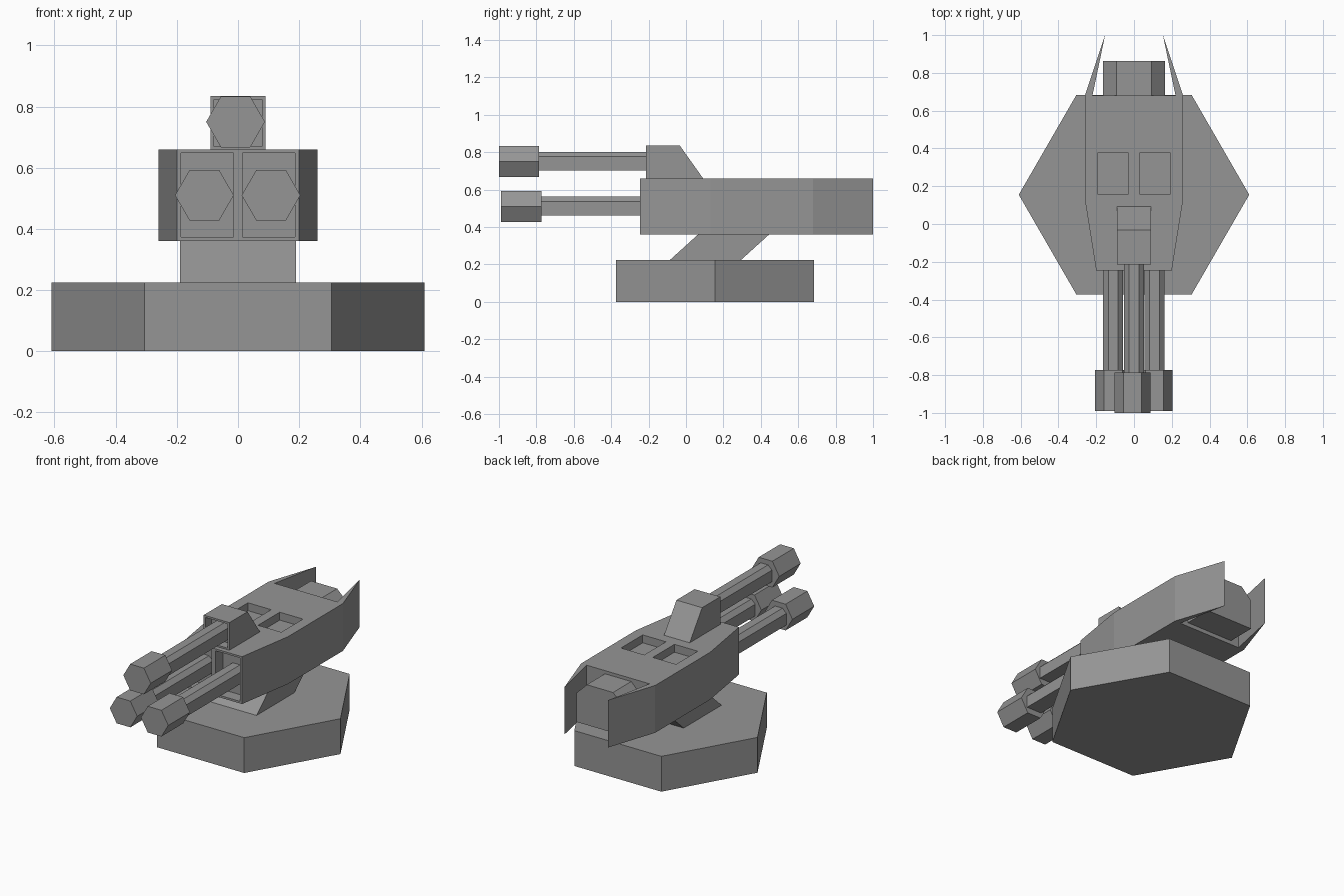
import bpy, bmesh, math
from mathutils import Matrix

cube = bpy.data.objects.get("Cube")
if cube:
    bpy.data.objects.remove(cube, do_unlink=True)

GREY = (0.30, 0.30, 0.30, 1.0)
grey = bpy.data.materials.new("plain grey")
grey.diffuse_color = GREY
grey.use_nodes = True
grey.node_tree.nodes["Principled BSDF"].inputs["Base Color"].default_value = GREY


def prism(name, profile, axis, lo, hi):
    """Extrude a 2D profile along an axis: z uses (x, y), y uses (x, z), x uses (y, z)."""
    place = {"z": lambda a, b, t: (a, b, t),
             "y": lambda a, b, t: (a, t, b),
             "x": lambda a, b, t: (t, a, b)}[axis]
    bm = bmesh.new()
    face = bm.faces.new([bm.verts.new(place(a, b, lo)) for a, b in profile])
    grown = bmesh.ops.extrude_face_region(bm, geom=[face])["geom"]
    shift = place(0, 0, hi - lo)
    bmesh.ops.translate(bm, vec=shift, verts=[g for g in grown if isinstance(g, bmesh.types.BMVert)])
    bmesh.ops.recalc_face_normals(bm, faces=bm.faces)
    mesh = bpy.data.meshes.new(name)
    bm.to_mesh(mesh)
    bm.free()
    mesh.materials.append(grey)
    obj = bpy.data.objects.new(name, mesh)
    bpy.context.collection.objects.link(obj)
    return obj


def rect(a0, a1, b0, b1):
    return [(a0, b0), (a1, b0), (a1, b1), (a0, b1)]


def hexagon(cx, cy, r):
    return [(cx + r * math.cos(i * math.pi / 3), cy + r * math.sin(i * math.pi / 3)) for i in range(6)]


def chamfered(cx, half, top_half, z0, zc, z1):
    """Box section with its two upper corners cut off."""
    return [(cx - half, z0), (cx + half, z0), (cx + half, zc),
            (cx + top_half, z1), (cx - top_half, z1), (cx - half, zc)]


def carve(target, cutters):
    """Cut rectangular recesses out of a part."""
    for cutter in cutters:
        cutter.hide_render = True
        mod = target.modifiers.new("recess", "BOOLEAN")
        mod.operation = "DIFFERENCE"
        mod.solver = "EXACT"
        mod.object = cutter
        bpy.context.view_layer.objects.active = target
        bpy.ops.object.modifier_apply(modifier=mod.name)
        bpy.data.objects.remove(cutter, do_unlink=True)


# Hexagonal base and slanted neck
prism("base", hexagon(0, 0.155, 0.61), "z", 0, 0.224)
prism("neck", [(-0.09, 0.22), (0.29, 0.22), (0.45, 0.365), (0.07, 0.365)], "x", -0.19, 0.19)

# Main body with front gun ports and top hatches
right_side = [(0.2, -0.245), (0.26, 0.13), (0.26, 0.68)]
body = prism("body", right_side + [(-x, y) for x, y in reversed(right_side)], "z", 0.36, 0.66)
cutters = []
for s in (-1, 1):
    port = sorted((s * 0.015, s * 0.187))
    hatch = sorted((s * 0.03, s * 0.193))
    cutters.append(prism("port_cutter", rect(*port, 0.373, 0.648), "y", -0.4, -0.17))
    cutters.append(prism("hatch_cutter", rect(*hatch, 0.158, 0.375), "z", 0.61, 0.8))
carve(body, cutters)

# Tapered tail fins
for side, s in (("left", 1), ("right", -1)):
    prism(side + "_tail_fin", [(s * 0.26, 0.68), (s * 0.22, 0.68), (s * 0.153, 1.0)], "z", 0.36, 0.66)

# Rear engine block
prism("engine_block", chamfered(0, 0.163, 0.092, 0.385, 0.57, 0.64), "y", 0.66, 0.862)

# Upper gun housing with a recessed front
housing = prism("upper_gun_housing", [(-0.215, 0.655), (0.095, 0.655), (-0.033, 0.835), (-0.215, 0.835)],
                "x", -0.09, 0.09)
carve(housing, [prism("housing_cutter", rect(-0.078, 0.078, 0.67, 0.823), "y", -0.4, -0.155)])

# Three guns: slim barrel with a hexagonal muzzle
guns = [("upper", -0.008, 0.0, 0.75, -1.0, -0.785, -0.14),
        ("lower_left", 0.108, 0.108, 0.51, -0.99, -0.772, -0.15),
        ("lower_right", -0.11, -0.11, 0.51, -0.99, -0.772, -0.15)]
for name, muzzle_x, barrel_x, z, tip, collar, root in guns:
    prism(name + "_muzzle", hexagon(muzzle_x, z, 0.096), "y", tip, collar)
    prism(name + "_barrel", chamfered(barrel_x, 0.053, 0.026, z - 0.048, z + 0.026, z + 0.052),
          "y", collar - 0.01, root)
